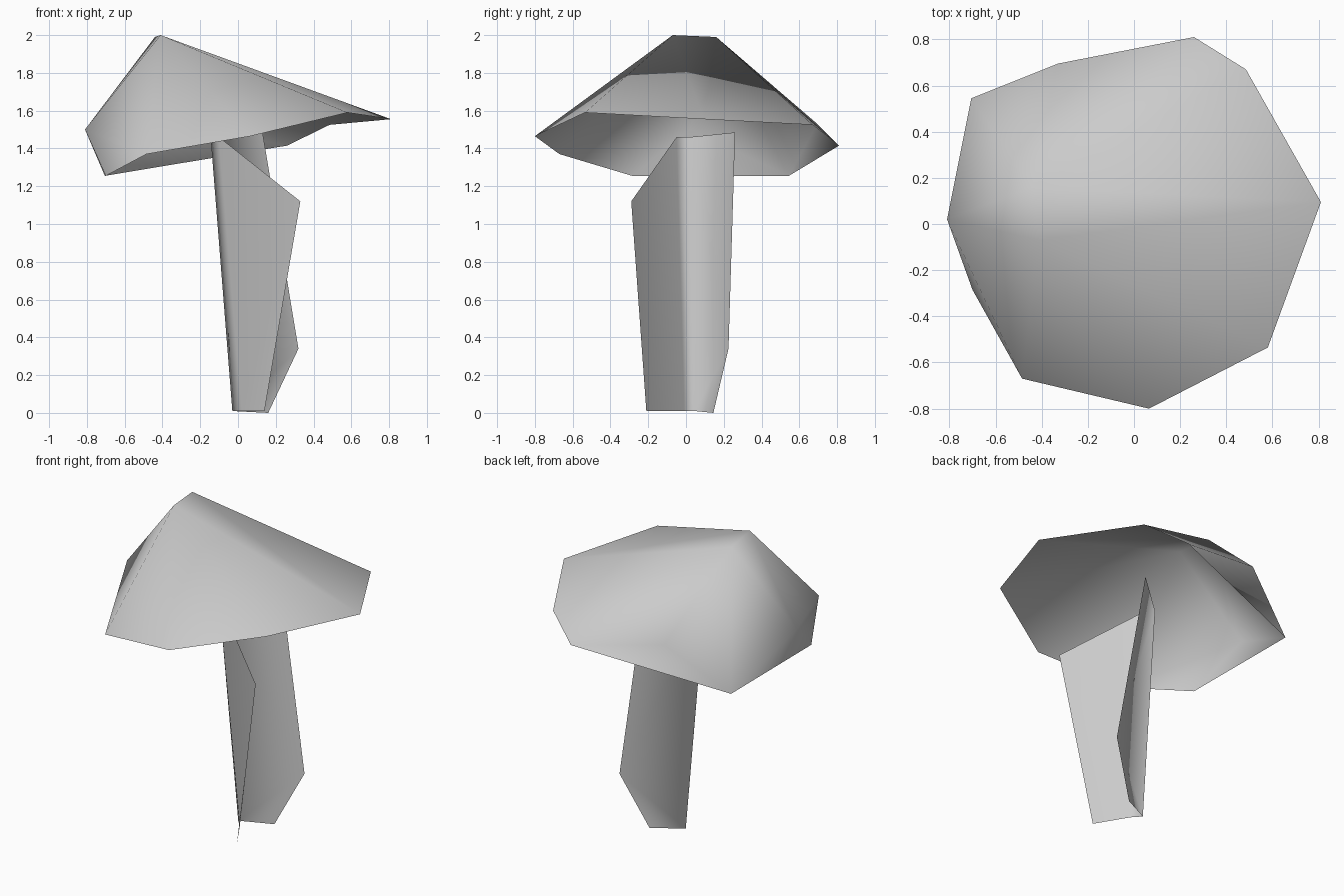
import bpy, bmesh
from mathutils import Vector

cube = bpy.data.objects.get("Cube")
if cube:
    bpy.data.objects.remove(cube, do_unlink=True)

grey = bpy.data.materials.new("plain grey")
grey.use_nodes = True
tone = (0.6, 0.6, 0.6, 1)
grey.diffuse_color = tone
grey.node_tree.nodes["Principled BSDF"].inputs["Base Color"].default_value = tone


def finish(name, bm):
    """Turn a bmesh into a smooth shaded object."""
    mesh = bpy.data.meshes.new(name)
    bm.to_mesh(mesh)
    bm.free()
    mesh.materials.append(grey)
    mesh.shade_smooth()
    obj = bpy.data.objects.new(name, mesh)
    bpy.context.scene.collection.objects.link(obj)
    return obj


# Cap: a thin hollow shell stretched over a tilted rim, two bulges and a peak
rim = [(.26, .81, 1.415), (.485, .67, 1.525), (.81, .095, 1.555), (.58, -.535, 1.59),
       (.065, -.80, 1.465), (-.485, -.67, 1.37), (-.70, -.285, 1.255), (-.705, .545, 1.255)]
bulges = [(-.81, .02, 1.50), (-.33, .695, 1.53)]
peak = [(-.41, -.07, 2.0), (-.44, .16, 1.99)]

bm = bmesh.new()
rim_verts = {bm.verts.new(p) for p in rim}
for p in bulges + peak:
    bm.verts.new(p)
bmesh.ops.convex_hull(bm, input=list(bm.verts))
bm.normal_update()
# Open the underside
underside = [f for f in bm.faces if set(f.verts) <= rim_verts and f.normal.z < 0]
bmesh.ops.delete(bm, geom=underside, context='FACES_ONLY')
finish("cap", bm)

# Stem: a folded sheet, open towards +x
bm = bmesh.new()
front_top, fold_top, spine_top, back_top = [bm.verts.new(p) for p in (
    (.33, -.29, 1.12), (-.10, -.05, 1.46), (-.145, .02, 1.46), (.13, .26, 1.485))]
front_foot, fold_foot, spine_foot, back_foot = [bm.verts.new(p) for p in (
    (.14, -.21, .01), (.02, -.01, .01), (-.03, .045, .01), (.16, .145, 0))]
back_knee = bm.verts.new((.32, .225, .34))
bm.faces.new((front_top, fold_top, fold_foot, front_foot))
bm.faces.new((fold_top, spine_top, spine_foot, fold_foot))
bm.faces.new((spine_top, back_top, back_knee, spine_foot))
bm.faces.new((spine_foot, back_knee, back_foot))
finish("stem", bm)
